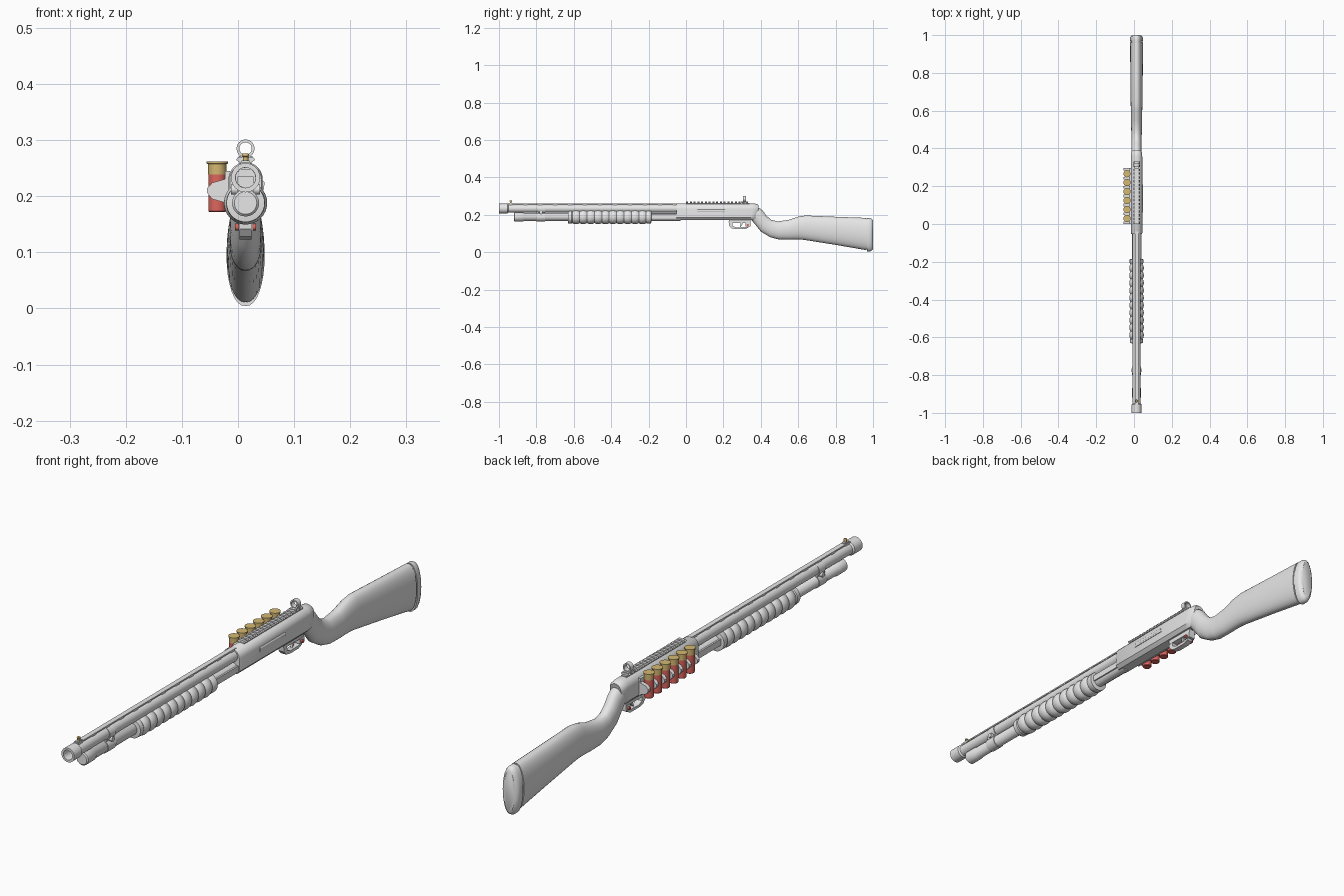
import bpy, math
from mathutils import Vector

if "Cube" in bpy.data.objects:
    bpy.data.objects.remove(bpy.data.objects["Cube"])

CX = 0.0135          # centre line of the gun
BARREL_Z, TUBE_Z = 0.233, 0.188
parts = []


def material(name, rgb):
    m = bpy.data.materials.new(name)
    m.use_nodes = True
    m.diffuse_color = (*rgb, 1)
    m.node_tree.nodes["Principled BSDF"].inputs["Base Color"].default_value = (*rgb, 1)
    return m


GREY = material("light grey", (0.8, 0.8, 0.8))
RED = material("shell red", (0.72, 0.13, 0.11))
BRASS = material("brass", (0.66, 0.48, 0.17))


def loft(name, rings, mat=GREY, caps=True, closed=False):
    """Skin a list of equal-length point rings."""
    n, k = len(rings[0]), len(rings)
    verts = [p for r in rings for p in r]
    faces = []
    for i in range(k if closed else k - 1):
        a, b = i * n, (i + 1) % k * n
        faces += [(a + j, a + (j + 1) % n, b + (j + 1) % n, b + j) for j in range(n)]
    if caps and not closed:
        faces += [tuple(range(n))[::-1], tuple(range((k - 1) * n, k * n))]
    me = bpy.data.meshes.new(name)
    me.from_pydata(verts, [], faces)
    me.materials.append(mat)
    ob = bpy.data.objects.new(name, me)
    bpy.context.scene.collection.objects.link(ob)
    parts.append(ob)
    return ob


def lathe(name, profile, centre, axis="Y", mat=GREY, n=32, closed=False):
    """Turn a (position along axis, radius) profile around an axis."""
    c = Vector(centre)
    rings = []
    for t, r in profile:
        ring = []
        for j in range(n):
            a = math.tau * j / n
            u, v = r * math.cos(a), r * math.sin(a)
            ring.append(c + Vector({"X": (t, u, v), "Y": (u, t, v), "Z": (u, v, t)}[axis]))
        rings.append(ring)
    return loft(name, rings, mat, closed=closed)


def prism(name, outline, axis, lo, hi, mat=GREY):
    """Extrude an outline along X (y, z points) or Y (x, z points)."""
    put = (lambda t, p: (t, *p)) if axis == "X" else (lambda t, p: (p[0], t, p[1]))
    return loft(name, [[put(t, p) for p in outline] for t in (lo, hi)], mat)


def box(name, x, y, z, mat=GREY):
    return prism(name, [(x[0], z[0]), (x[1], z[0]), (x[1], z[1]), (x[0], z[1])], "Y", *y, mat)


def mid(half):
    return (CX - half, CX + half)


# Barrel with open bore and thicker muzzle
lathe("barrel", [(-0.6, 0.017), (-1, 0.018), (-1, 0.026), (-0.955, 0.026),
                 (-0.95, 0.021), (-0.03, 0.021)], (CX, 0, BARREL_Z))

# Ventilated rib on its posts, front bead
box("rib", mid(0.009), (-0.955, -0.04), (0.256, 0.261))
for i in range(12):
    y = -0.95 + i * 0.08
    box("rib_post", mid(0.008), (y, y + 0.022), (0.248, 0.258))
box("bead_base", mid(0.007), (-0.95, -0.925), (0.258, 0.264))
lathe("front_bead", [(0.262, 0.005), (0.27, 0.005), (0.272, 0.007), (0.276, 0.005)],
      (CX, -0.937, 0), "Z", BRASS, 12)

# Magazine tube with end cap
lathe("magazine_tube", [(-0.92, 0.02), (-0.916, 0.024), (-0.87, 0.024), (-0.866, 0.0215),
                        (-0.03, 0.0215)], (CX, 0, TUBE_Z))

# Barrel band with cross screw
lathe("band_tube_ring", [(-0.8, 0.024), (-0.755, 0.024)], (CX, 0, TUBE_Z))
lathe("band_barrel_ring", [(-0.79, 0.0235), (-0.755, 0.0235)], (CX, 0, BARREL_Z - 0.002))
box("band_web", mid(0.014), (-0.8, -0.755), (0.19, 0.235))
lathe("band_screw", [(-0.026, 0.009), (0.026, 0.009)], (CX, -0.775, 0.212), "X", n=16)

# Ribbed pump grip
grip = [(-0.632, 0.023), (-0.63, 0.034), (-0.612, 0.035)]
waves, steps = 10, 8
for i in range(waves * steps + 1):
    t = i / steps
    grip.append((-0.608 + t * 0.0395, 0.0325 + 0.006 * abs(math.sin(math.pi * t)) ** 0.8))
grip += [(-0.206, 0.036), (-0.187, 0.036), (-0.184, 0.023)]
lathe("pump_grip", grip, (CX, 0, TUBE_Z))
for s in (-1, 1):
    x = CX + s * 0.022
    box("slide_bar", (x - 0.003, x + 0.003), (-0.2, 0), (0.18, 0.203))


# Receiver with rounded top and slanted rear
def receiver_outline(h):
    arc = [(CX + h * math.cos(math.pi * i / 16), 0.23 + h * math.sin(math.pi * i / 16))
           for i in range(17)]
    return arc + [(CX - h, 0.184), (CX - h * 0.6, 0.171), (CX + h * 0.6, 0.171), (CX + h, 0.184)]


rings = []
for y, h in ((-0.052, 0.028), (-0.048, 0.0305), (0.355, 0.0305), (0.38, 0.028), (0.388, 0.022)):
    slant = 0.5 if y > 0.35 else 0
    rings.append([(x, y - slant * max(0, 0.21 - z), z) for x, z in receiver_outline(h)])
loft("receiver", rings)

# Ejection port cover and bolt on the left side
box("port_cover", (CX + 0.028, CX + 0.0325), (0.06, 0.21), (0.212, 0.226))
lathe("port_bolt", [(0.062, 0.007), (0.208, 0.007)], (CX + 0.027, 0, 0.222), n=16)

# Toothed top rail
box("rail_base", mid(0.011), (0, 0.34), (0.254, 0.263))
for i in range(17):
    y = 0.001 + i * 0.02
    prism("rail_tooth", [(CX - 0.012, 0.261), (CX + 0.012, 0.261), (CX + 0.017, 0.265),
                         (CX + 0.013, 0.27), (CX - 0.013, 0.27), (CX - 0.017, 0.265)],
          "Y", y, y + 0.011)

# Rear ring sight
box("rear_sight_base", mid(0.012), (0.293, 0.33), (0.262, 0.272))
lathe("rear_sight_ring", [(0.304, 0.011), (0.304, 0.016), (0.322, 0.016), (0.322, 0.011)],
      (CX, 0, 0.285), closed=True)


# Stock: tilted oval sections given as top point, bottom point, half width
def oval(top, low, w, n=32, power=0.9):
    t, b = Vector((CX, *top)), Vector((CX, *low))
    c, up = (t + b) / 2, (t - b) / 2
    pts = []
    for j in range(n):
        a = math.tau * j / n
        ca = math.cos(a)
        pts.append(c + up * math.sin(a)
                   + Vector((math.copysign(abs(ca) ** power, ca) * w, 0, 0)))
    return pts


loft("stock", [oval(*s) for s in (
    ((0.365, 0.238), (0.33, 0.176), 0.026), ((0.392, 0.236), (0.35, 0.172), 0.027),
    ((0.41, 0.222), (0.372, 0.145), 0.027), ((0.43, 0.195), (0.4, 0.11), 0.027),
    ((0.455, 0.173), (0.45, 0.08), 0.027), ((0.49, 0.164), (0.495, 0.068), 0.028),
    ((0.55, 0.173), (0.55, 0.067), 0.029), ((0.6, 0.19), (0.595, 0.068), 0.03),
    ((0.64, 0.196), (0.63, 0.066), 0.031), ((0.8, 0.189), (0.8, 0.039), 0.033),
    ((0.962, 0.183), (0.962, 0.011), 0.034))])
loft("butt_spacer", [oval((y, 0.179), (y, 0.014), 0.031) for y in (0.955, 0.975)])
loft("butt_pad", [oval((y, 0.182 - d), (y, 0.004 + d), 0.034 - d)
                  for y, d in ((0.968, 0), (0.985, 0), (0.994, 0.004), (1, 0.013))])

# Trigger housing, guard, trigger and cross-bolt safety
box("trigger_housing", mid(0.012), (0.23, 0.345), (0.155, 0.173))
path = [(0.228, 0.165), (0.23, 0.142), (0.242, 0.128), (0.265, 0.123), (0.315, 0.123),
        (0.332, 0.13), (0.336, 0.137)]
inner = [(0.318, 0.134), (0.268, 0.132), (0.25, 0.14), (0.246, 0.165)]
prism("trigger_guard", path + inner, "X", *mid(0.011))
prism("trigger", [(0.292, 0.16), (0.304, 0.16), (0.3, 0.145), (0.288, 0.132), (0.291, 0.146)],
      "X", *mid(0.004))
box("safety_mount", mid(0.013), (0.318, 0.345), (0.138, 0.158))
lathe("safety_button", [(-0.019, 0.006), (0.019, 0.006)], (CX, 0.33, 0.145), "X", RED, 16)

# Side shell carrier: plate, six shells, claws between them
box("carrier_plate", (-0.023, -0.014), (0.0, 0.295), (0.182, 0.245))
PITCH, FIRST, SHELL_X = 0.0472, 0.03, -0.037
for i in range(6):
    at = (SHELL_X, FIRST + i * PITCH, 0)
    lathe("shell_case", [(0.172, 0.0145), (0.174, 0.016), (0.24, 0.016)], at, "Z", RED, 24)
    lathe("shell_head", [(0.239, 0.0165), (0.257, 0.0165), (0.258, 0.019), (0.262, 0.019)],
          at, "Z", BRASS, 24)
for i in range(7):
    y = FIRST + (i - 0.5) * PITCH
    prism("carrier_claw", [(-0.018, 0.187), (-0.046, 0.195), (-0.055, 0.206), (-0.055, 0.214),
                           (-0.046, 0.224), (-0.018, 0.232)], "Y", y - 0.007, y + 0.007)

# Consistent normals and smooth shading with sharp edges kept
bpy.ops.object.select_all(action="DESELECT")
for ob in parts:
    ob.select_set(True)
bpy.context.view_layer.objects.active = parts[0]
bpy.ops.object.mode_set(mode="EDIT")
bpy.ops.mesh.select_all(action="SELECT")
bpy.ops.mesh.normals_make_consistent(inside=False)
bpy.ops.object.mode_set(mode="OBJECT")
bpy.ops.object.shade_smooth_by_angle(angle=math.radians(35))
